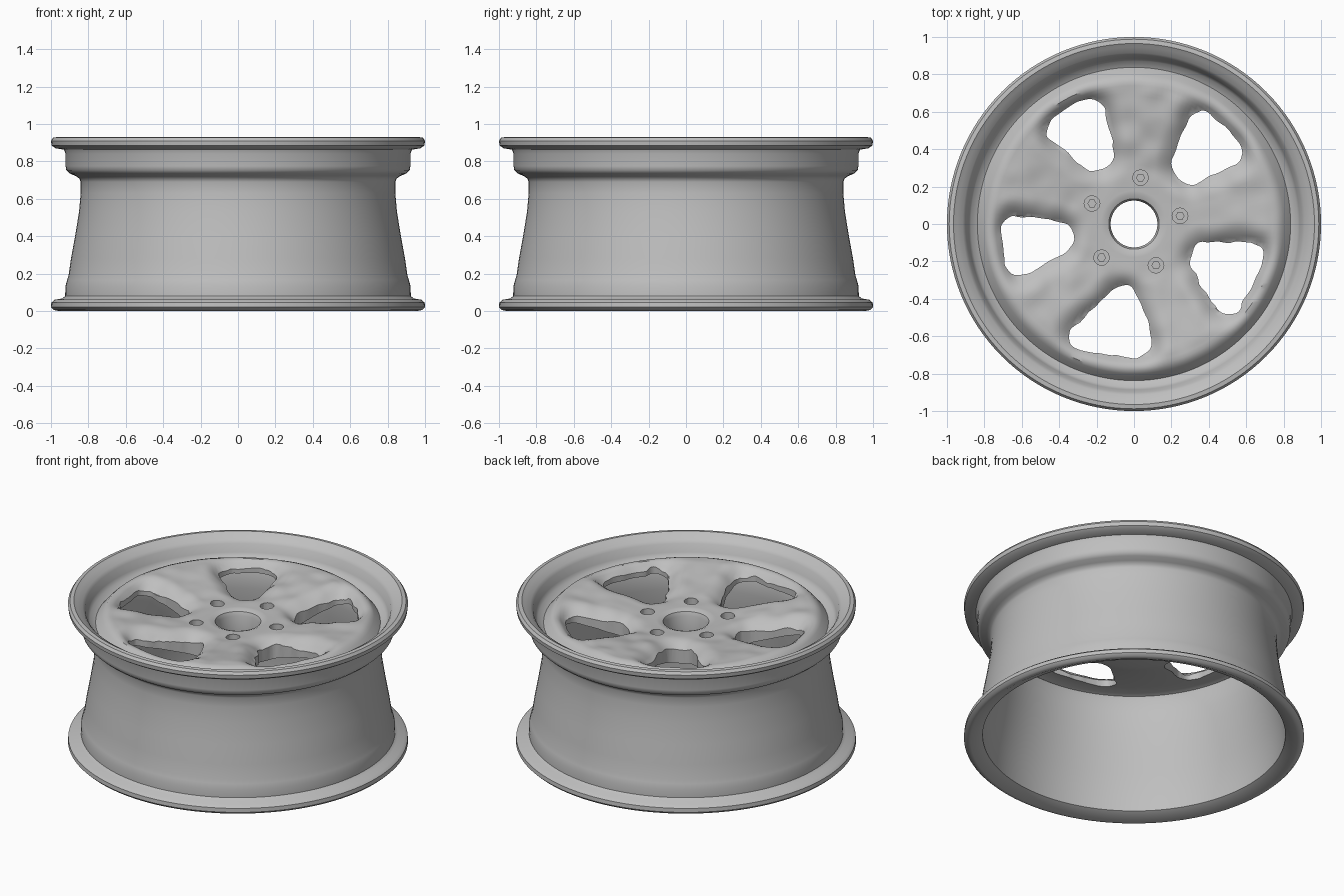
import bpy, bmesh, math
from mathutils import Vector, noise
from mathutils.geometry import intersect_point_line

if "Cube" in bpy.data.objects:
    bpy.data.objects.remove(bpy.data.objects["Cube"])

metal = bpy.data.materials.new("grey metal")
metal.use_nodes = True
grey = (0.52, 0.52, 0.52, 1)
metal.diffuse_color = grey
metal.node_tree.nodes["Principled BSDF"].inputs["Base Color"].default_value = grey


def smooth(obj, angle):
    bpy.ops.object.select_all(action="DESELECT")
    bpy.context.view_layer.objects.active = obj
    obj.select_set(True)
    bpy.ops.object.shade_smooth_by_angle(angle=math.radians(angle))


def finish(bm, name, angle=40):
    """Turn a bmesh into a shaded object."""
    bmesh.ops.recalc_face_normals(bm, faces=bm.faces)
    mesh = bpy.data.meshes.new(name)
    bm.to_mesh(mesh)
    bm.free()
    obj = bpy.data.objects.new(name, mesh)
    bpy.context.collection.objects.link(obj)
    mesh.materials.append(metal)
    smooth(obj, angle)
    return obj


def revolve(name, profile, steps, height=None, angle=40):
    """Spin a closed (radius, z) loop; height() may adjust each point."""
    bm = bmesh.new()
    rings = []
    for i in range(steps):
        a = math.tau * i / steps
        ring = []
        for j, (r, z) in enumerate(profile):
            p = Vector((r * math.cos(a), r * math.sin(a), z))
            if height:
                p.z = height(p, j)
            ring.append(bm.verts.new(p))
        rings.append(ring)
    n = len(profile)
    for i in range(steps):
        a, b = rings[i], rings[(i + 1) % steps]
        for j in range(n):
            k = (j + 1) % n
            bm.faces.new((a[j], b[j], b[k], a[k]))
    return finish(bm, name, angle)


def prism(bm, outline, low, high):
    """Closed vertical prism over a list of 2D points."""
    bottom = [bm.verts.new((p.x, p.y, low)) for p in outline]
    top = [bm.verts.new((p.x, p.y, high)) for p in outline]
    bm.faces.new(bottom[::-1])
    bm.faces.new(top)
    n = len(outline)
    for i in range(n):
        k = (i + 1) % n
        bm.faces.new((bottom[i], bottom[k], top[k], top[i]))


def polar(r, degrees):
    a = math.radians(degrees)
    return Vector((r * math.cos(a), r * math.sin(a)))


# Rim: outer side going up, then inner side going down
outer = [(0.96, 0.0), (0.985, 0.005), (1.0, 0.02), (0.998, 0.045), (0.98, 0.06),
         (0.94, 0.067), (0.924, 0.08), (0.923, 0.13), (0.914, 0.165), (0.906, 0.19),
         (0.893, 0.28), (0.871, 0.4), (0.85, 0.53), (0.841, 0.63), (0.841, 0.69),
         (0.848, 0.708), (0.868, 0.722), (0.9, 0.735), (0.918, 0.752), (0.922, 0.775), (0.922, 0.84),
         (0.93, 0.862), (0.975, 0.87), (0.997, 0.885), (1.0, 0.91), (0.988, 0.927), (0.965, 0.93)]
inner = [(0.945, 0.917), (0.915, 0.898), (0.9, 0.88), (0.886, 0.83), (0.872, 0.803),
         (0.83, 0.785), (0.812, 0.74), (0.812, 0.63), (0.822, 0.53), (0.843, 0.4),
         (0.865, 0.28), (0.88, 0.19), (0.888, 0.1), (0.89, 0.035)]
revolve("rim", outer + inner, 128)

# Window layout: rounded triangles, each with its own side spreads
spreads = [(0.08, 0.1), (0.065, 0.1), (0.07, 0.08), (0.17, 0.1), (0.14, 0.11)]
TIP, CORNER = 0.095, 0.085
windows = []
for i, (right, left) in enumerate(spreads):
    facing = 46 + 72 * i
    out = polar(1, facing)
    side = polar(1, facing + 90)
    windows.append((facing, [out * 0.43, out * 0.625 - side * right, out * 0.625 + side * left]))


def window_distance(p):
    """Distance from a point to the nearest window edge."""
    best = 1
    for facing, tri in windows:
        inside = True
        for a, b in zip(tri, tri[1:] + tri[:1]):
            t = intersect_point_line(p, a, b)[1]
            near = a.lerp(b, min(max(t, 0), 1))
            best = min(best, (p - near).length - CORNER)
            inside = inside and (b - a).cross(p - a) > 0
        if inside:
            return 0
    return max(best, 0)


# Spoked face: thin domed disc that sinks softly around each window
crown = [(0.125, 0.77), (0.135, 0.795), (0.16, 0.805), (0.3, 0.81), (0.5, 0.835), (0.7, 0.855),
         (0.76, 0.855), (0.785, 0.845), (0.815, 0.815), (0.84, 0.785)]
top = []
for (r0, z0), (r1, z1) in zip(crown, crown[1:]):
    parts = max(1, round((r1 - r0) / 0.018))
    top += [(r0 + (r1 - r0) * k / parts, z0 + (z1 - z0) * k / parts) for k in range(parts)]
top.append(crown[-1])
under = [(0.82, 0.772), (0.79, 0.782), (0.72, 0.775), (0.5, 0.725), (0.36, 0.685),
         (0.28, 0.66), (0.125, 0.66)]
section = top + under


def face_height(p, j):
    r, z = section[j]
    if j >= len(top) or r > 0.8 or r < 0.2:
        return z
    dip = max(0, 1 - window_distance(p.to_2d()) / 0.11) ** 2
    fade = min(1, (0.8 - r) * 10, (r - 0.2) * 8)
    return z - (0.06 * dip + 0.012 * noise.noise(p * 9)) * fade


face = revolve("spoked_face", section, 180, face_height)

# Cutter for the windows and the blind bolt holes
bm = bmesh.new()
for facing, tri in windows:
    outline = []
    for corner, radius, start, end in ((tri[0], TIP, 110, 250), (tri[1], CORNER, 250, 360),
                                       (tri[2], CORNER, 0, 110)):
        for k in range(11):
            outline.append(corner + polar(radius, facing + start + (end - start) * (k + 0.5) / 11))
    # Uneven, cast-looking window edges
    rough = []
    for a, b in zip(outline, outline[1:] + outline[:1]):
        parts = max(1, round((b - a).length / 0.03))
        for k in range(parts):
            p = a.lerp(b, k / parts)
            wobble = noise.noise_vector(p.to_3d() * 14).to_2d()
            rough.append(p + wobble * 0.018)
    prism(bm, rough, 0.4, 1)
bolts = [polar(0.25, 10 + 72 * i) for i in range(5)]
for c in bolts:
    prism(bm, [c + polar(0.042, 30 * k) for k in range(12)], 0.73, 1)
cutter = finish(bm, "opening_cutter")
cutter.hide_render = True

cut = face.modifiers.new("openings", "BOOLEAN")
cut.operation = "DIFFERENCE"
cut.solver = "EXACT"
cut.object = cutter
bpy.context.view_layer.objects.active = face
bpy.ops.object.modifier_apply(modifier=cut.name)
bpy.data.objects.remove(cutter)
smooth(face, 40)

# Bolt heads at the bottom of the holes
bm = bmesh.new()
for c in bolts:
    prism(bm, [c + polar(0.024, 60 * k) for k in range(6)], 0.72, 0.755)
finish(bm, "bolt_heads", 30)
